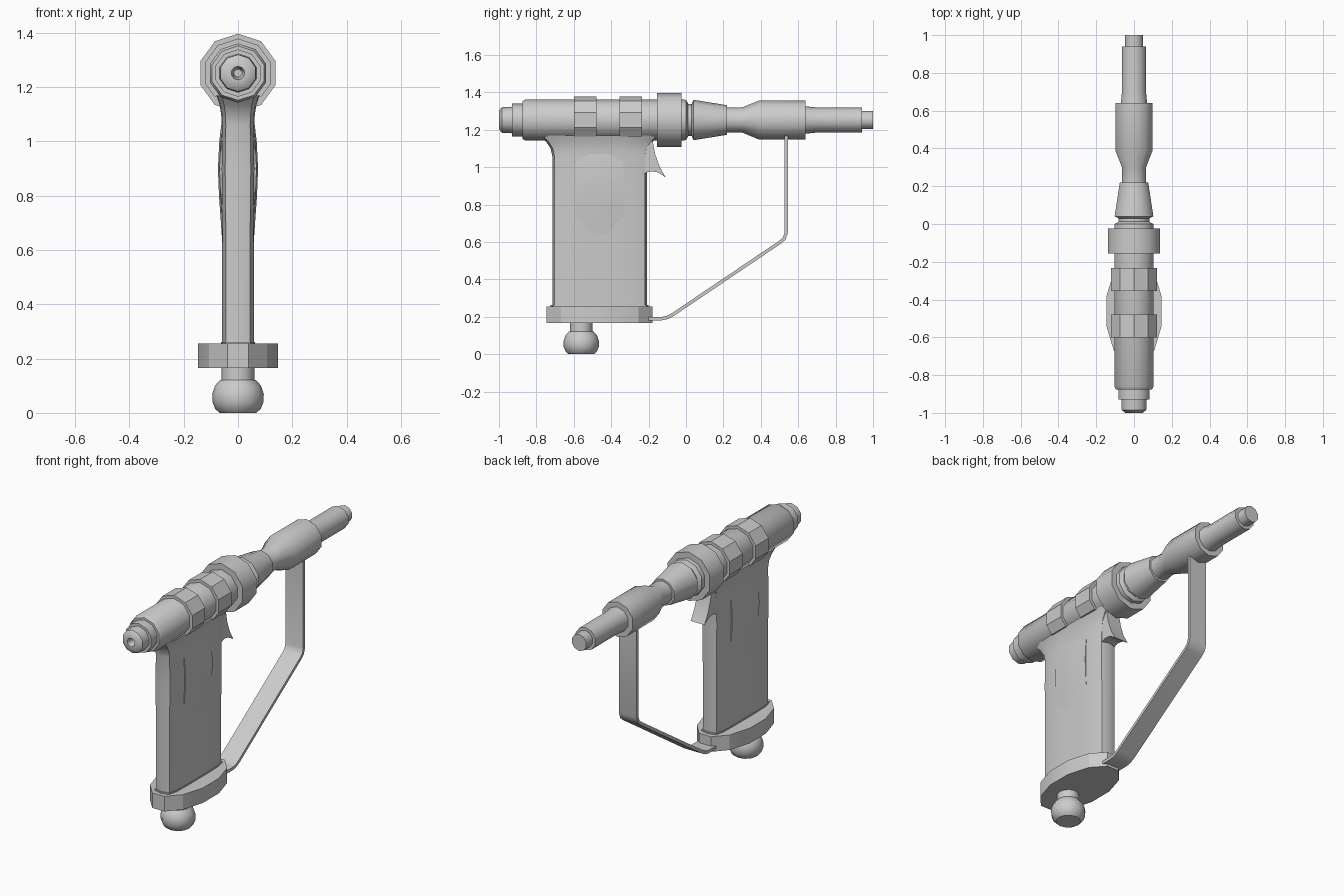
import bpy, bmesh, math
from mathutils import Vector

if "Cube" in bpy.data.objects:
    bpy.data.objects.remove(bpy.data.objects["Cube"])

AXIS_Z = 1.252      # height of the barrel axis
GRIP_Y = -0.462     # centre of the grip


def loft(name, rings, smooth=40):
    """Skin a list of closed rings (equal point counts) and cap both ends."""
    bm = bmesh.new()
    vs = [[bm.verts.new(p) for p in r] for r in rings]
    n = len(vs[0])
    for a, b in zip(vs, vs[1:]):
        for i in range(n):
            j = (i + 1) % n
            bm.faces.new((a[i], a[j], b[j], b[i]))
    bm.faces.new(vs[0])
    bm.faces.new(vs[-1])
    bmesh.ops.recalc_face_normals(bm, faces=bm.faces)
    me = bpy.data.meshes.new(name)
    bm.to_mesh(me)
    bm.free()
    ob = bpy.data.objects.new(name, me)
    bpy.context.collection.objects.link(ob)
    if smooth:
        bpy.ops.object.select_all(action='DESELECT')
        ob.select_set(True)
        bpy.context.view_layer.objects.active = ob
        bpy.ops.object.shade_smooth_by_angle(angle=math.radians(smooth))
    return ob


def barrel_ring(y, r, n=10):
    """Decagon around the barrel axis with a corner pointing up."""
    ang = [math.pi / 2 + 2 * math.pi * i / n for i in range(n)]
    return [(r * math.cos(a), y, AXIS_Z + r * math.sin(a)) for a in ang]


def turned(name, profile):
    return loft(name, [barrel_ring(y, r) for y, r in profile])


def extrude_x(name, outline, half, smooth=30):
    """Side outline in (y, z) given a thickness across x."""
    return loft(name, [[(x, y, z) for y, z in outline] for x in (-half, half)], smooth)


# rear housing with small bore in its end
turned("housing", [(-0.95, 0.015), (-1.0, 0.025), (-1.0, 0.048), (-0.985, 0.068), (-0.93, 0.071),
                   (-0.93, 0.087), (-0.875, 0.087), (-0.875, 0.1), (-0.86, 0.109), (-0.02, 0.109),
                   (0.0, 0.108), (0.012, 0.085), (0.06, 0.085)])
turned("collar", [(-0.155, 0.145), (-0.025, 0.145)])

# nozzle: cone, neck, sleeve and tip
turned("nozzle", [(0.03, 0.085), (0.04, 0.108), (0.22, 0.079), (0.22, 0.067), (0.3, 0.067),
                  (0.39, 0.104), (0.64, 0.104), (0.64, 0.073), (0.70, 0.067), (0.94, 0.067),
                  (0.94, 0.049), (1.0, 0.049)])

# two clamp bands with their undersides cut flat
for k, y0 in enumerate((-0.6, -0.355)):
    rr = 0.127
    half = [(rr * math.cos(math.radians(a)), rr * math.sin(math.radians(a))) for a in (54, 18, -18)]
    half.append((0.086, -0.087))
    outline = [(0, rr)] + half + [(-x, z) for x, z in reversed(half)]
    loft(f"band_{k + 1}", [[(x, y, AXIS_Z + z) for x, z in outline] for y in (y0, y0 + 0.121)], 30)

# grip: slim rounded section flaring into the housing
quarter = [(0.75, 0.955), (0.95, 0.75), (1.0, 0.35)]
right = quarter + [(x, -y) for x, y in reversed(quarter)]
section = [(0, 1)] + right + [(0, -1)] + [(-x, y) for x, y in reversed(right)]
levels = [(0.24, 0.062, 0.262), (0.262, 0.062, 0.262), (0.262, 0.059, 0.253), (0.62, 0.059, 0.253),
          (0.9, 0.063, 0.253), (1.06, 0.06, 0.253), (1.1, 0.062, 0.262),
          (1.135, 0.068, 0.285), (1.17, 0.08, 0.32)]
loft("grip", [[(x * sx, GRIP_Y + y * sy, z) for x, y in section] for z, sx, sy in levels])

# swelling palm panel, both cheeks of the grip
loft("palm_panel", [[(sx * w, GRIP_Y + y, z) for sx, y, w in
                     [(1, -0.127, w - 0.006), (1, -0.05, w), (1, 0.05, w), (1, 0.127, w - 0.006),
                      (-1, 0.127, w - 0.006), (-1, 0.05, w), (-1, -0.05, w), (-1, -0.127, w - 0.006)]]
                    for z, w in [(0.6, 0.056), (0.7, 0.063), (0.8, 0.07), (0.9, 0.074),
                                 (1.0, 0.069), (1.1, 0.057)]])

# base plate: twelve-sided oval
oval = [(0.152 * math.cos(math.radians(a)), GRIP_Y + 0.293 * math.sin(math.radians(a)))
        for a in range(15, 375, 30)]
loft("base_plate", [[(x, y, z) for x, y in oval] for z in (0.166, 0.255)], 25)

# pommel knob on its stalk
knob = [(0.0, 0.068), (0.015, 0.084), (0.04, 0.094), (0.07, 0.095), (0.1, 0.085),
        (0.121, 0.066), (0.121, 0.061), (0.18, 0.061)]
loft("pommel", [[(r * math.cos(math.tau * i / 12), -0.56 + r * math.sin(math.tau * i / 12), z)
                 for i in range(12)] for z, r in knob])

# trigger blade with hollow tip
extrude_x("trigger", [(-0.24, 1.15), (-0.18, 1.15), (-0.165, 1.07), (-0.14, 1.0), (-0.108, 0.945),
                      (-0.15, 0.972), (-0.19, 0.978), (-0.24, 0.96)], 0.045)

# hand guard strap: offset a centre line to both sides
path = [Vector(p) for p in [(-0.21, 0.19), (-0.13, 0.19), (-0.1, 0.196), (-0.07, 0.212), (0.505, 0.6),
                            (0.525, 0.618), (0.536, 0.65), (0.536, 1.17)]]
side_a, side_b = [], []
for i, p in enumerate(path):
    d = (path[min(i + 1, len(path) - 1)] - path[max(i - 1, 0)]).normalized()
    if 0 < i < len(path) - 1:
        d = ((path[i + 1] - p).normalized() + (p - path[i - 1]).normalized()).normalized()
    nrm = Vector((-d.y, d.x)) * 0.009
    side_a.append(tuple(p + nrm))
    side_b.append(tuple(p - nrm))
extrude_x("hand_guard", side_a + side_b[::-1], 0.058)
